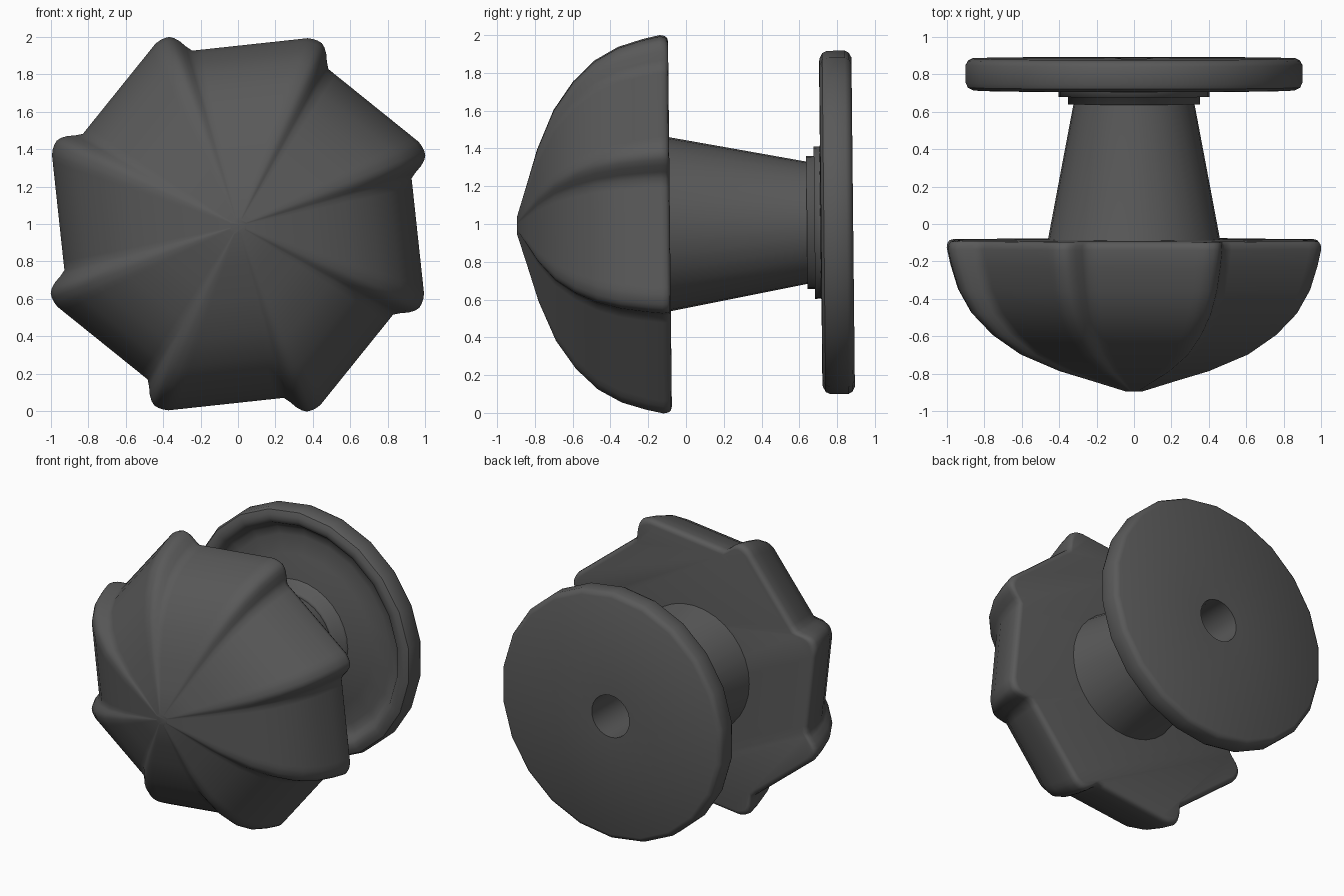
import bpy, bmesh
from math import sin, cos, tau, radians
from mathutils import Matrix, Vector

if "Cube" in bpy.data.objects:
    bpy.data.objects.remove(bpy.data.objects["Cube"])

# whole knob leans back very slightly about its centre
TILT = Matrix.Translation((0, 0, 1)) @ Matrix.Rotation(radians(0.6), 4, 'X')

dark = bpy.data.materials.new("dark_metal")
dark.diffuse_color = (0.1, 0.1, 0.1, 1)
dark.use_nodes = True
dark.node_tree.nodes["Principled BSDF"].inputs["Base Color"].default_value = dark.diffuse_color


def circle(n, start=90):
    return [(cos(radians(start) + tau * i / n), sin(radians(start) + tau * i / n)) for i in range(n)]


def loft(name, outline, profile, closed=False, angle=35):
    """Sweep an x/z outline along y; profile holds (y, scale)."""
    bm = bmesh.new()
    rings = [[bm.verts.new(TILT @ Vector((x * r, y, z * r))) for x, z in outline] for y, r in profile]
    n = len(outline)
    pairs = list(zip(rings, rings[1:]))
    if closed:
        pairs.append((rings[-1], rings[0]))
    else:
        bm.faces.new(rings[0])
        bm.faces.new(rings[-1])
    for a, b in pairs:
        for i in range(n):
            j = (i + 1) % n
            bm.faces.new((a[i], a[j], b[j], b[i]))
    bmesh.ops.recalc_face_normals(bm, faces=bm.faces)
    mesh = bpy.data.meshes.new(name)
    bm.to_mesh(mesh)
    bm.free()
    mesh.materials.append(dark)
    ob = bpy.data.objects.new(name, mesh)
    bpy.context.collection.objects.link(ob)
    bpy.ops.object.select_all(action='DESELECT')
    ob.select_set(True)
    bpy.context.view_layer.objects.active = ob
    bpy.ops.object.shade_smooth_by_angle(angle=radians(angle))
    return ob


# pinwheel outline: rounded crest, quick drop to a notch, straight run to the next crest
crest = [(0, 1.062), (1.5, 1.068), (3, 1.07), (4.3, 1.067), (5.5, 1.053), (6.8, 1.028), (8.2, 0.99), (9.7, 0.96)]
outline = []
for k in range(8):
    pts = []
    for off, r in crest:
        a = radians(69.5 - 45 * k - off)
        pts.append(Vector((r * cos(a), r * sin(a))))
    a = radians(69.5 - 45 * (k + 1))
    nxt = Vector((1.062 * cos(a), 1.062 * sin(a)))
    pts += [pts[-1].lerp(nxt, t) for t in (0.08, 0.3, 0.55, 0.8, 0.94)]
    outline += [tuple(p) for p in pts]

# fluted dome with softened back rim
loft("fluted_dome", outline,
     [(-0.895, 0.045), (-0.84, 0.22), (-0.785, 0.4), (-0.695, 0.61), (-0.59, 0.76),
      (-0.475, 0.87), (-0.35, 0.94), (-0.22, 0.98), (-0.13, 1.0), (-0.105, 0.996),
      (-0.09, 0.985), (-0.085, 0.965)], angle=50)

# tapered stem with the screw hole
loft("stem", circle(32),
     [(-0.12, 0.467), (0.66, 0.32), (0.80, 0.32), (0.80, 0.155), (0.3, 0.155),
      (0.3, 0.02), (-0.12, 0.02)], closed=True)

# two stepped collars, softly shaded
loft("stepped_collars", circle(32),
     [(0.64, 0.30), (0.64, 0.352), (0.68, 0.352), (0.68, 0.403), (0.80, 0.403), (0.80, 0.30)],
     closed=True, angle=180)

# dished backplate: rounded rim, steep inner wall, floor rising to the collars
loft("backplate", circle(22),
     [(0.885, 0.155), (0.885, 0.872), (0.872, 0.897), (0.85, 0.909), (0.755, 0.909),
      (0.73, 0.897), (0.715, 0.867), (0.713, 0.835), (0.725, 0.805), (0.755, 0.785),
      (0.78, 0.755), (0.785, 0.70), (0.765, 0.57), (0.71, 0.40), (0.71, 0.3), (0.8, 0.155)],
     closed=True)
